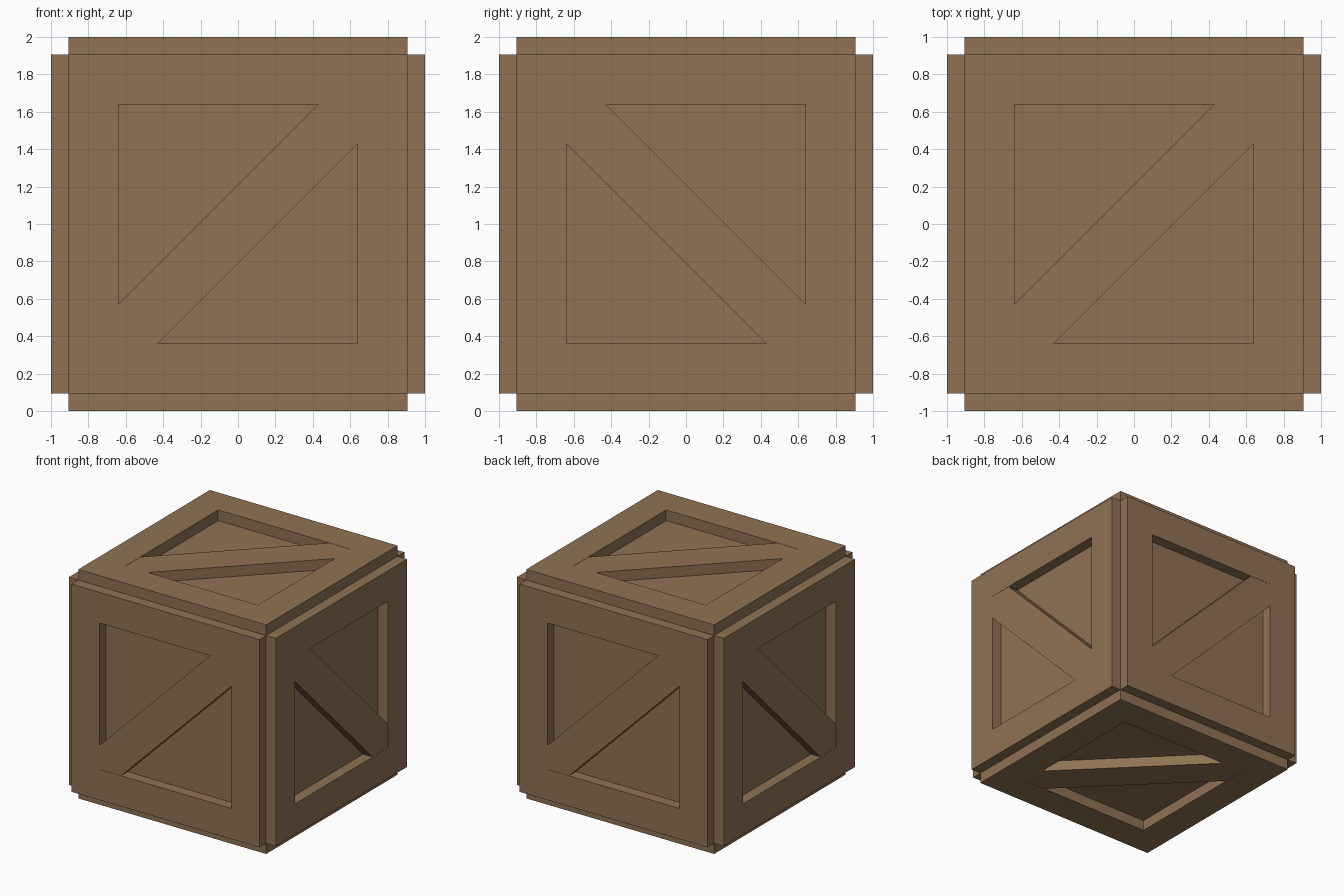
import bpy, bmesh
from math import radians
from mathutils import Matrix

if "Cube" in bpy.data.objects:
    bpy.data.objects.remove(bpy.data.objects["Cube"])

CORE, FACE, WIN, CUT = 0.907, 1.0, 0.639, 0.43

wood = bpy.data.materials.new("wood")
wood.diffuse_color = (0.275, 0.168, 0.087, 1)
wood.use_nodes = True
wood.node_tree.nodes["Principled BSDF"].inputs["Base Color"].default_value = wood.diffuse_color


def add_object(name, bm, matrix):
    bmesh.ops.recalc_face_normals(bm, faces=bm.faces)
    bm.transform(Matrix.Translation((0, 0, 1)) @ matrix)
    mesh = bpy.data.meshes.new(name)
    bm.to_mesh(mesh)
    bm.free()
    mesh.materials.append(wood)
    bpy.context.collection.objects.link(bpy.data.objects.new(name, mesh))


def extrude_up(bm, faces, height):
    geom = bmesh.ops.extrude_face_region(bm, geom=faces)["geom"]
    verts = [v for v in geom if isinstance(v, bmesh.types.BMVert)]
    bmesh.ops.translate(bm, verts=verts, vec=(0, 0, height))


def frame(name, matrix):
    # Square board with a square window
    bm = bmesh.new()
    corners = [(-1, -1), (1, -1), (1, 1), (-1, 1)]
    outer, inner = [[bm.verts.new((x * s, y * s, CORE)) for x, y in corners]
                    for s in (CORE, WIN)]
    faces = [bm.faces.new((outer[i], outer[(i + 1) % 4],
                           inner[(i + 1) % 4], inner[i])) for i in range(4)]
    extrude_up(bm, faces, FACE - CORE)
    add_object(name, bm, matrix)


def brace(name, matrix):
    # Diagonal plank trimmed to the window corners
    bm = bmesh.new()
    w, c = WIN, CUT
    outline = [(-w, -w), (-c, -w), (w, c), (w, w), (c, w), (-w, -c)]
    face = bm.faces.new([bm.verts.new((x, y, CORE)) for x, y in outline])
    extrude_up(bm, [face], FACE - 0.002 - CORE)
    add_object(name, bm, matrix)


# Inner box
box = bmesh.new()
bmesh.ops.create_cube(box, size=2 * CORE)
add_object("crate_core", box, Matrix())

# One framed, braced panel per side
sides = {"top": (0, "X"), "front": (90, "X"), "bottom": (180, "X"),
         "back": (-90, "X"), "right": (90, "Y"), "left": (-90, "Y")}
for side, (angle, axis) in sides.items():
    turn = Matrix.Rotation(radians(angle), 4, axis)
    if side == "back":
        turn = Matrix.Rotation(radians(180), 4, "Z") @ Matrix.Rotation(radians(90), 4, "X")
    frame(side + "_frame", turn)
    brace(side + "_brace", turn)
